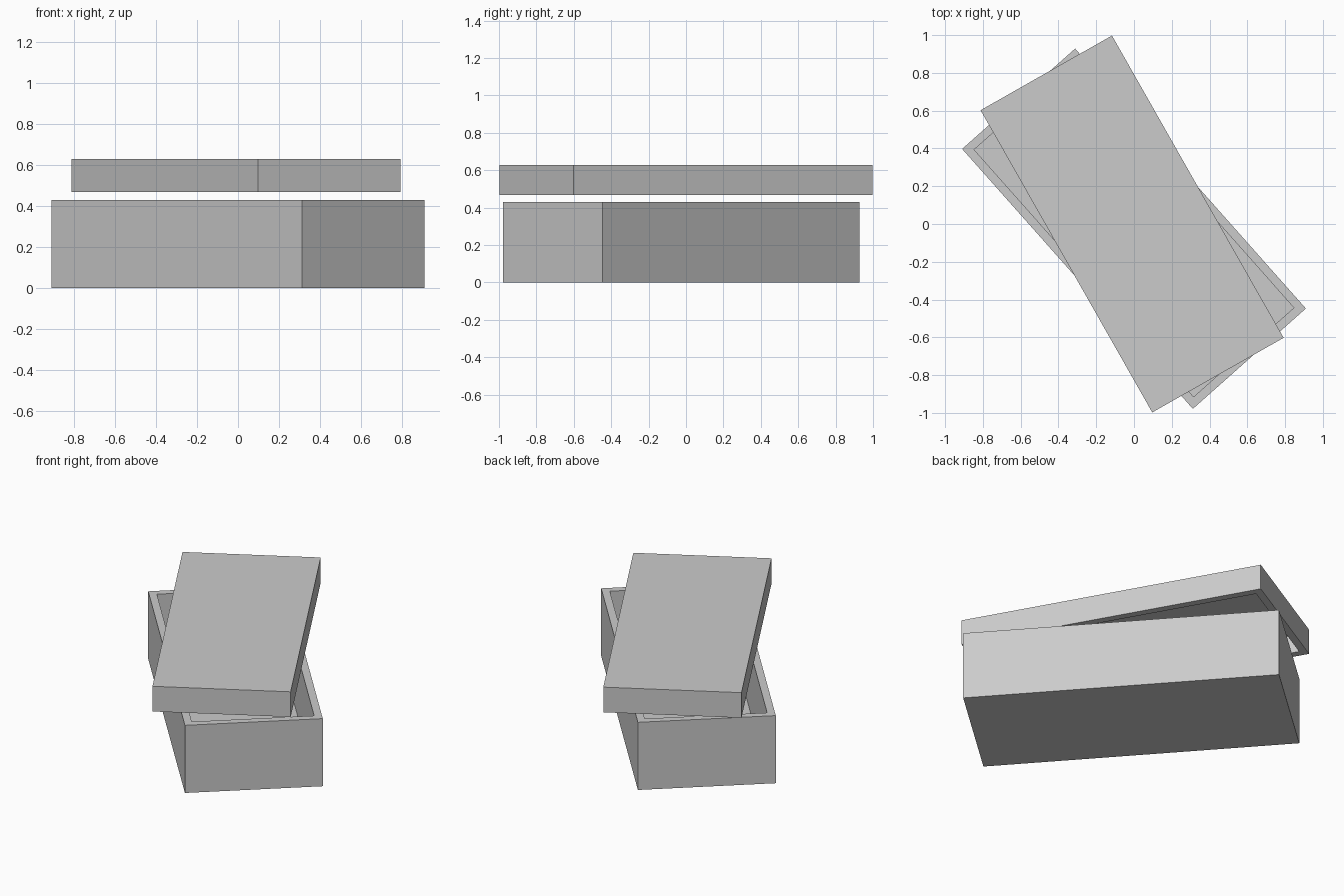
import bpy
import bmesh
import math

default = bpy.data.objects.get("Cube")
if default:
    bpy.data.objects.remove(default, do_unlink=True)

WIDTH, LENGTH, WALL = 0.80, 1.84, 0.045

# One plain grey for everything
grey = bpy.data.materials.new("plain grey")
grey.use_nodes = True
colour = (0.6, 0.6, 0.6, 1)
grey.diffuse_color = colour
grey.node_tree.nodes["Principled BSDF"].inputs["Base Color"].default_value = colour


def tray(name, height, open_side, location, turn):
    """Hollow box, open at the top (open_side 1) or at the bottom (-1)."""
    bm = bmesh.new()
    bmesh.ops.create_cube(bm, size=1)
    bmesh.ops.scale(bm, vec=(WIDTH, LENGTH, height), verts=bm.verts)
    bm.normal_update()
    mouth = next(f for f in bm.faces if f.normal.z * open_side > 0.9)
    # Inset the rim, then sink the inside down to the base
    bmesh.ops.inset_region(bm, faces=[mouth], thickness=WALL, use_even_offset=True)
    inner = bmesh.ops.extrude_face_region(bm, geom=[mouth])["geom"]
    verts = [g for g in inner if isinstance(g, bmesh.types.BMVert)]
    if mouth.is_valid:
        bmesh.ops.delete(bm, geom=[mouth], context="FACES_ONLY")
    bmesh.ops.translate(bm, vec=(0, 0, -open_side * (height - WALL)), verts=verts)
    bmesh.ops.recalc_face_normals(bm, faces=bm.faces)
    mesh = bpy.data.meshes.new(name)
    bm.to_mesh(mesh)
    bm.free()
    mesh.materials.append(grey)
    obj = bpy.data.objects.new(name, mesh)
    obj.location = location
    obj.rotation_euler.z = math.radians(turn)
    bpy.context.collection.objects.link(obj)
    return obj


# Open box on the ground, and the lid floating askew above it
tray("box", 0.43, 1, (0, -0.025, 0.215), 41.6)
tray("lid", 0.16, -1, (-0.01, 0.0, 0.548), 29.6)
